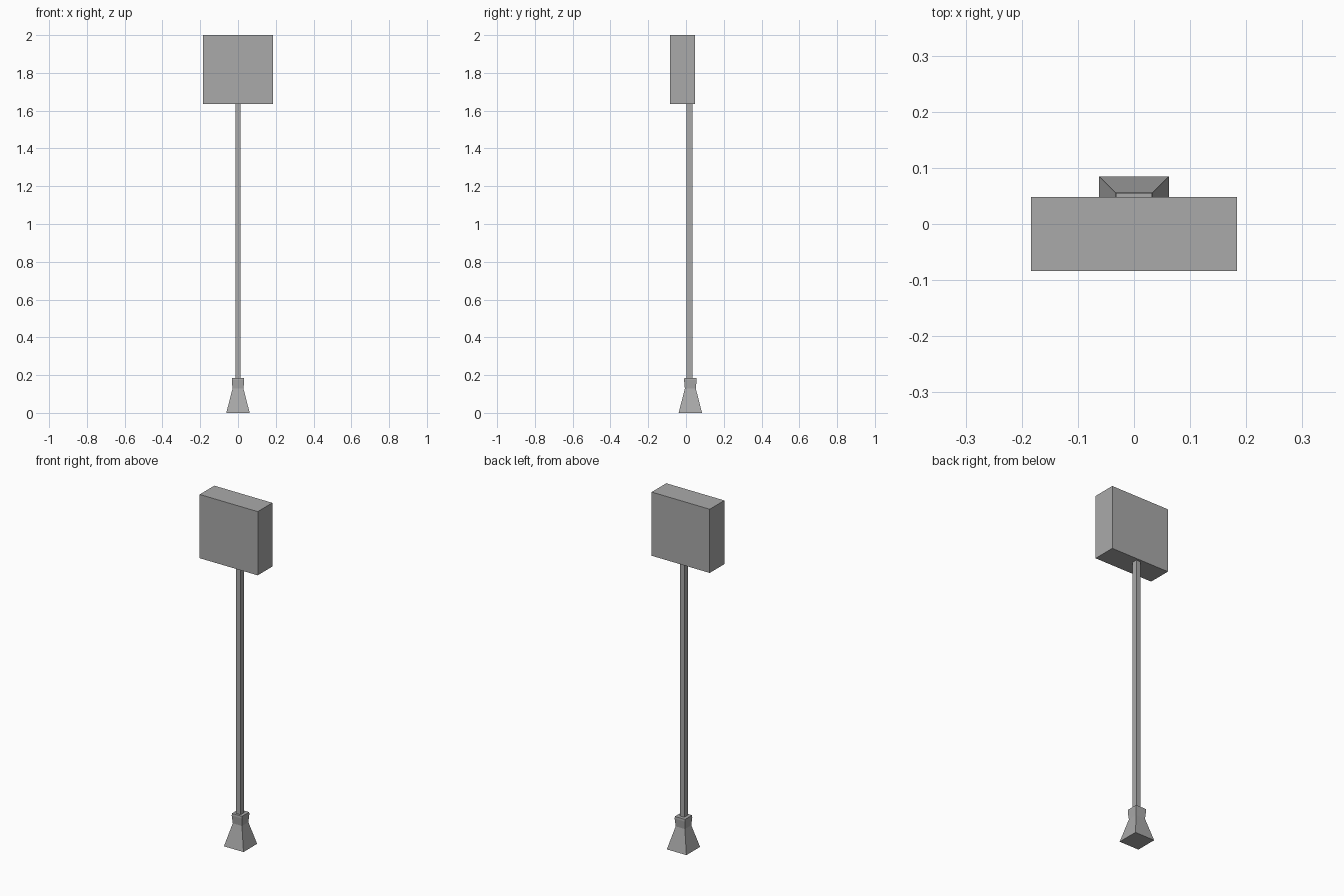
import bpy
import bmesh

cube = bpy.data.objects.get("Cube")
if cube:
    bpy.data.objects.remove(cube, do_unlink=True)

GREY = (0.40, 0.40, 0.40, 1)
grey = bpy.data.materials.new("plain grey")
grey.use_nodes = True
grey.diffuse_color = GREY
grey.node_tree.nodes["Principled BSDF"].inputs["Base Color"].default_value = GREY


def square_loft(name, centre_y, sections):
    """Stack rectangular sections (z, half width, half depth) into a closed solid."""
    bm = bmesh.new()
    rings = [[bm.verts.new((sx * hx, centre_y + sy * hy, z))
              for sx, sy in ((-1, -1), (1, -1), (1, 1), (-1, 1))]
             for z, hx, hy in sections]
    for low, high in zip(rings, rings[1:]):
        for i in range(4):
            j = (i + 1) % 4
            bm.faces.new((low[i], low[j], high[j], high[i]))
    bm.faces.new(rings[0][::-1])
    bm.faces.new(rings[-1])
    mesh = bpy.data.meshes.new(name)
    bm.to_mesh(mesh)
    bm.free()
    mesh.materials.append(grey)
    obj = bpy.data.objects.new(name, mesh)
    bpy.context.collection.objects.link(obj)
    return obj


# Flared foot with a slim neck and a collar
square_loft("base", 0.023, [(0, 0.062, 0.062), (0.128, 0.029, 0.029),
                            (0.173, 0.033, 0.033), (0.185, 0.032, 0.032)])
# Upright post, buried slightly in the foot and touching the panel
square_loft("pole", 0.019, [(0.18, 0.014, 0.016), (1.636, 0.014, 0.016)])
# Box panel, set forward of the post
square_loft("sign_box", -0.018, [(1.635, 0.184, 0.066), (2.0, 0.184, 0.066)])
